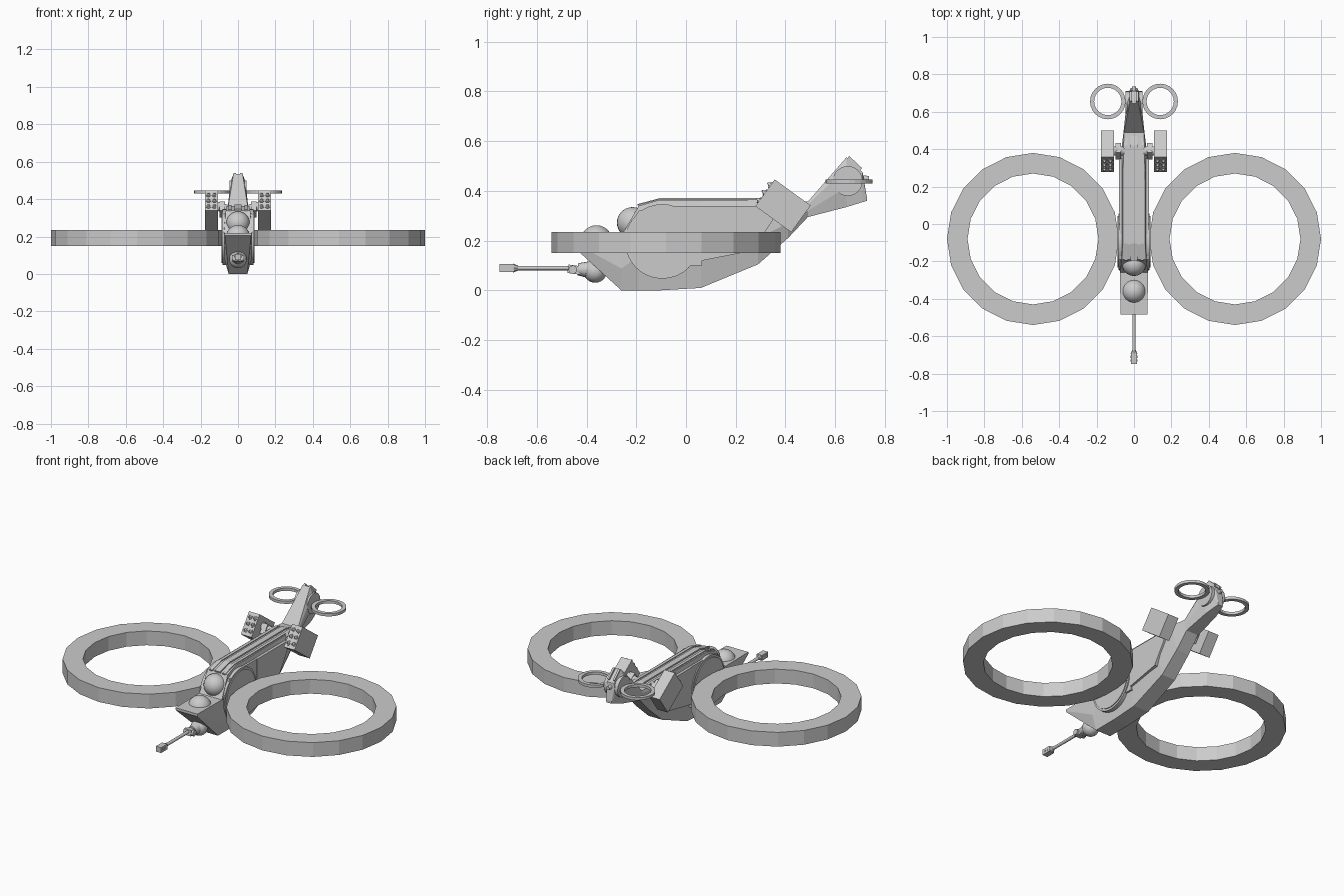
import bpy, bmesh
from math import sin, cos, pi, radians
from mathutils import Matrix, Vector

if "Cube" in bpy.data.objects:
    bpy.data.objects.remove(bpy.data.objects["Cube"])


def make(name, bm, smooth=False):
    bmesh.ops.recalc_face_normals(bm, faces=bm.faces)
    me = bpy.data.meshes.new(name)
    bm.to_mesh(me)
    bm.free()
    ob = bpy.data.objects.new(name, me)
    bpy.context.collection.objects.link(ob)
    if smooth:
        bpy.ops.object.select_all(action='DESELECT')
        ob.select_set(True)
        bpy.context.view_layer.objects.active = ob
        bpy.ops.object.shade_smooth_by_angle(angle=radians(35))
    return ob


def loft(name, loops, closed=False):
    bm = bmesh.new()
    rows = [[bm.verts.new(p) for p in lp] for lp in loops]
    pairs = list(zip(rows, rows[1:])) + ([(rows[-1], rows[0])] if closed else [])
    for a, b in pairs:
        for i in range(len(a)):
            j = (i + 1) % len(a)
            bm.faces.new((a[i], a[j], b[j], b[i]))
    if not closed:
        bm.faces.new(rows[0])
        bm.faces.new(rows[-1])
    return make(name, bm)


def ring(name, x, y, z0, z1, ro, ri, n):
    def circle(r, z):
        return [(x + r * cos(2 * pi * i / n), y + r * sin(2 * pi * i / n), z) for i in range(n)]
    return loft(name, [circle(ro, z0), circle(ro, z1), circle(ri, z1), circle(ri, z0)], True)


def box(name, c, size, tilt=0):
    bm = bmesh.new()
    m = Matrix.Translation(c) @ Matrix.Rotation(radians(tilt), 4, 'X') @ Matrix.Diagonal((*size, 1))
    bmesh.ops.create_cube(bm, size=1, matrix=m)
    return make(name, bm)


def rod(name, a, b, r1, r2=None, n=16):
    a, b = Vector(a), Vector(b)
    d = b - a
    bm = bmesh.new()
    m = Matrix.Translation((a + b) / 2) @ d.to_track_quat('Z', 'Y').to_matrix().to_4x4()
    bmesh.ops.create_cone(bm, cap_ends=True, segments=n, radius1=r1,
                          radius2=r1 if r2 is None else r2, depth=d.length, matrix=m)
    return make(name, bm, True)


def ball(name, c, r):
    bm = bmesh.new()
    bmesh.ops.create_uvsphere(bm, u_segments=24, v_segments=14, radius=r, matrix=Matrix.Translation(c))
    return make(name, bm, True)


def plate(name, pts, x0, x1):
    return loft(name, [[(x, y, z) for y, z in pts] for x in (x0, x1)])


# Fuselage with upswept tail: y, bottom z, top z, half widths bottom / middle / top
stations = [
    (-.485, .205, .220, .070, .072, .072),
    (-.26, .0, .220, .050, .075, .075),
    (-.19, .0, .340, .050, .075, .065),
    (-.11, .0, .363, .050, .075, .060),
    (.06, .01, .363, .050, .075, .060),
    (.29, .105, .363, .045, .072, .058),
    (.41, .21, .363, .042, .066, .056),
    (.49, .295, .357, .040, .056, .053),
    (.645, .335, .535, .034, .040, .024),
    (.71, .355, .475, .020, .026, .022),
    (.727, .36, .375, .016, .018, .016)]
loops = []
for y, zb, zt, wb, wm, wt in stations:
    h = zt - zb
    half = [(wb, zb), (wm, zb + .4 * h), (wm, zb + .8 * h), (wt, zt)]
    loops.append([(x, y, z) for x, z in half] + [(-x, y, z) for x, z in reversed(half)])
loft("fuselage", loops)

# Roof spine and rails
roof = [(-.19, .33), (-.11, .35), (.47, .345), (.47, .36), (.42, .371), (-.105, .371), (-.195, .347)]
plate("roof_spine", roof, -.018, .018)
for s in (-1, 1):
    plate("roof_rail", [(y, z - .003) for y, z in roof], s * .034, s * .052)

# Canopy bubbles
ball("rear_canopy", (0, -.215, .272), .063)
ball("front_canopy", (0, -.36, .198), .064)

# Chin gun
ball("gun_turret", (0, -.365, .078), .047)
rod("gun_collar", (0, -.39, .083), (0, -.435, .085), .034, .024)
box("gun_mount", (0, -.445, .083), (.042, .06, .034), -8)
for s in (-1, 1):
    rod("gun_pivot", (s * .018, -.455, .083), (s * .032, -.455, .083), .017)
rod("gun_barrel", (0, -.44, .09), (0, -.7, .09), .009)
rod("gun_muzzle_taper", (0, -.675, .09), (0, -.695, .09), .01, .018, 8)
box("gun_muzzle", (0, -.72, .09), (.034, .058, .032))
for s in (-1, 1):
    for y in (-.71, -.73):
        rod("muzzle_vent", (s * .015, y, .09), (s * .019, y, .09), .006, n=8)

for s in (-1, 1):
    # Main rotor duct and its hub on the hull
    ring("rotor_duct", s * .54, -.08, .15, .235, .46, .35, 20)
    rod("duct_hub", (s * .05, -.095, .197), (s * .083, -.095, .197), .15, n=32)
    rod("duct_hub_cap", (s * .08, -.095, .197), (s * .088, -.095, .197), .138, n=32)
    # Side panels
    plate("side_panel", [(.065, .34), (.35, .34), (.35, .285), (.27, .16), (.065, .12)], s * .055, s * .081)
    plate("cabin_side", [(-.25, .225), (-.19, .32), (-.12, .34), (.065, .34), (.065, .1), (-.2, .1)],
          s * .055, s * .077)
    # Rocket pod, tilted nose up
    c = Vector((s * .142, .39, .34))
    rot = Matrix.Rotation(radians(-36), 3, 'X')
    box("rocket_pod", c, (.07, .178, .133), -36)
    for i in (-1, 1):
        for j in (-1, 0, 1):
            a = c + rot @ Vector((i * .016, -.08, j * .038))
            b = c + rot @ Vector((i * .016, -.093, j * .038))
            rod("rocket_tube", a, b, .014, n=12)
            rod("rocket_tip", b, b + rot @ Vector((0, -.012, 0)), .009, .002, 12)
    rod("pod_arm", (s * .04, .39, .34), (s * .12, .39, .365), .024)
    box("pod_bracket", (s * .085, .39, .345), (.03, .065, .06), -36)
    # Tail fan duct with hub
    rod("tail_hub", (s * .015, .65, .44), (s * .046, .65, .44), .06, n=24)
    ring("tail_duct", s * .14, .655, .43, .446, .095, .073, 24)

# Tail tip
for s in (-1, 1):
    box("tail_fork", (s * .018, .672, .505), (.012, .07, .03), -43)
rod("tail_light", (0, .7, .45), (0, .735, .45), .014, .01, 12)
